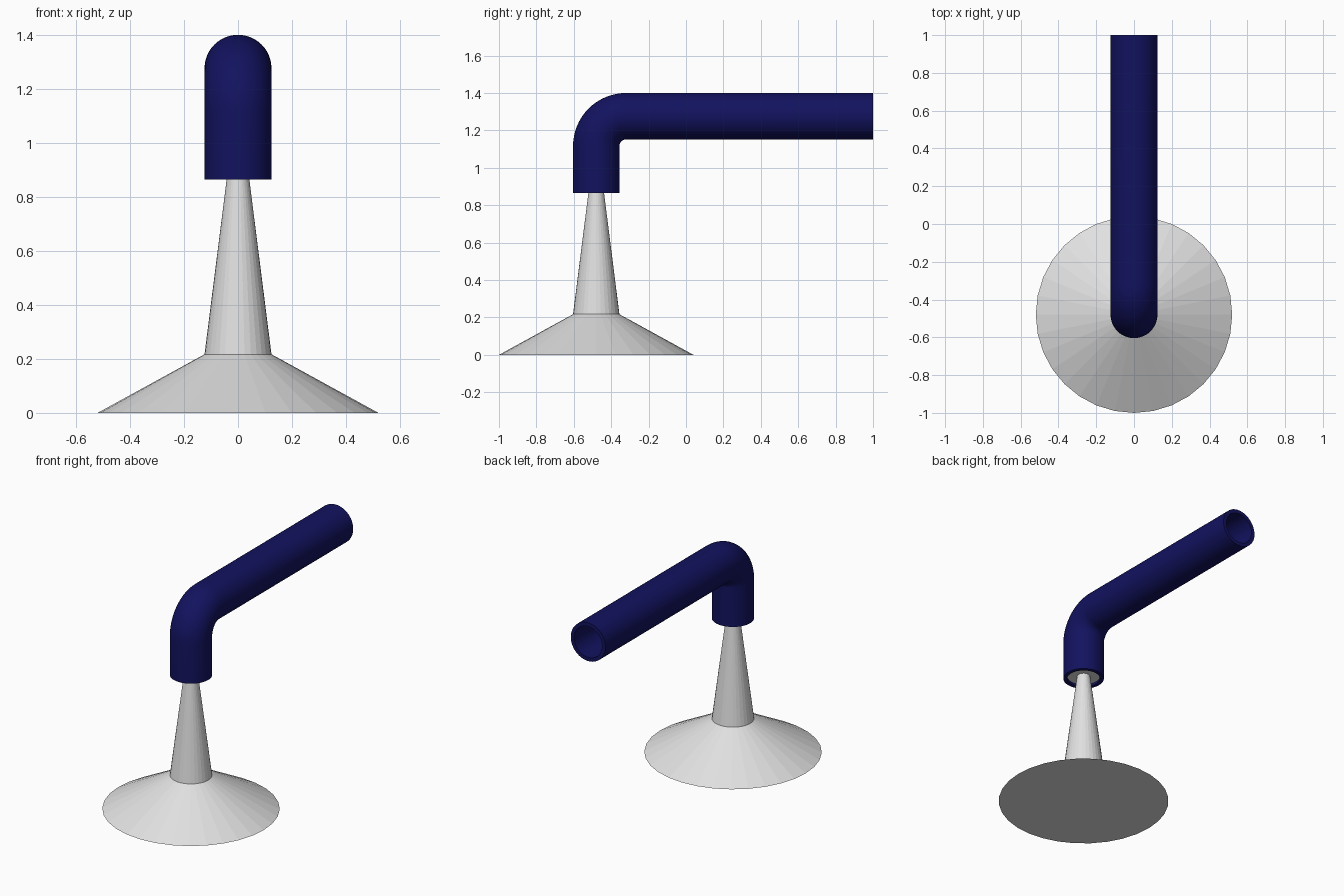
import bpy, bmesh, math
from mathutils import Vector

if "Cube" in bpy.data.objects:
    bpy.data.objects.remove(bpy.data.objects["Cube"])

CY = -0.48          # y of the stand axis


def material(name, rgb):
    m = bpy.data.materials.new(name)
    m.diffuse_color = (*rgb, 1)
    m.use_nodes = True
    m.node_tree.nodes["Principled BSDF"].inputs["Base Color"].default_value = m.diffuse_color
    return m


grey = material("light grey", (0.75, 0.75, 0.75))
blue = material("navy blue", (0.006, 0.006, 0.115))


def skin(name, rings, mat, cap=False, loop=False):
    """Join equal-sized rings of points into a surface."""
    bm = bmesh.new()
    vr = [[bm.verts.new(p) for p in r] for r in rings]
    pairs = list(zip(vr, vr[1:])) + ([(vr[-1], vr[0])] if loop else [])
    n = len(vr[0])
    for a, b in pairs:
        for i in range(n):
            j = (i + 1) % n
            bm.faces.new((a[i], a[j], b[j], b[i]))
    if cap:
        bm.faces.new(vr[0])
        bm.faces.new(vr[-1])
    bmesh.ops.recalc_face_normals(bm, faces=bm.faces)
    me = bpy.data.meshes.new(name)
    bm.to_mesh(me)
    bm.free()
    me.materials.append(mat)
    ob = bpy.data.objects.new(name, me)
    bpy.context.collection.objects.link(ob)
    return ob


def circle(r, z, n=32):
    return [Vector((r * math.cos(2 * math.pi * i / n),
                    CY + r * math.sin(2 * math.pi * i / n), z)) for i in range(n)]


# Flared foot, tapered neck and the plug that sits inside the hose
skin("foot_and_neck", [circle(r, z) for r, z in
     [(0.52, 0), (0.124, 0.217), (0.04, 0.88), (0.1, 0.88), (0.1, 1.08)]],
     grey, cap=True)

# Hose centre line: up, quarter bend, then straight back (y, z, angle)
R, TOP = 0.16, 1.276
path = [(CY, 0.865, 0)]
for k in range(17):
    a = math.pi / 2 * k / 16
    path.append((CY + R - R * math.cos(a), TOP - R + R * math.sin(a), a))
path.append((1.0, TOP, math.pi / 2))


def hose_ring(y, z, a, r, n=48):
    across = Vector((0, -math.cos(a), math.sin(a)))
    return [Vector((0, y, z)) + r * (Vector((math.cos(t), 0, 0)) + across * math.sin(t))
            for t in (2 * math.pi * i / n for i in range(n))]


# Hollow hose: outer wall, then back along the inner wall
hose = skin("hose", [hose_ring(*p, 0.124) for p in path] +
            [hose_ring(*p, 0.1) for p in reversed(path)], blue, loop=True)
bpy.context.view_layer.objects.active = hose
hose.select_set(True)
bpy.ops.object.shade_smooth_by_angle(angle=math.radians(40))
